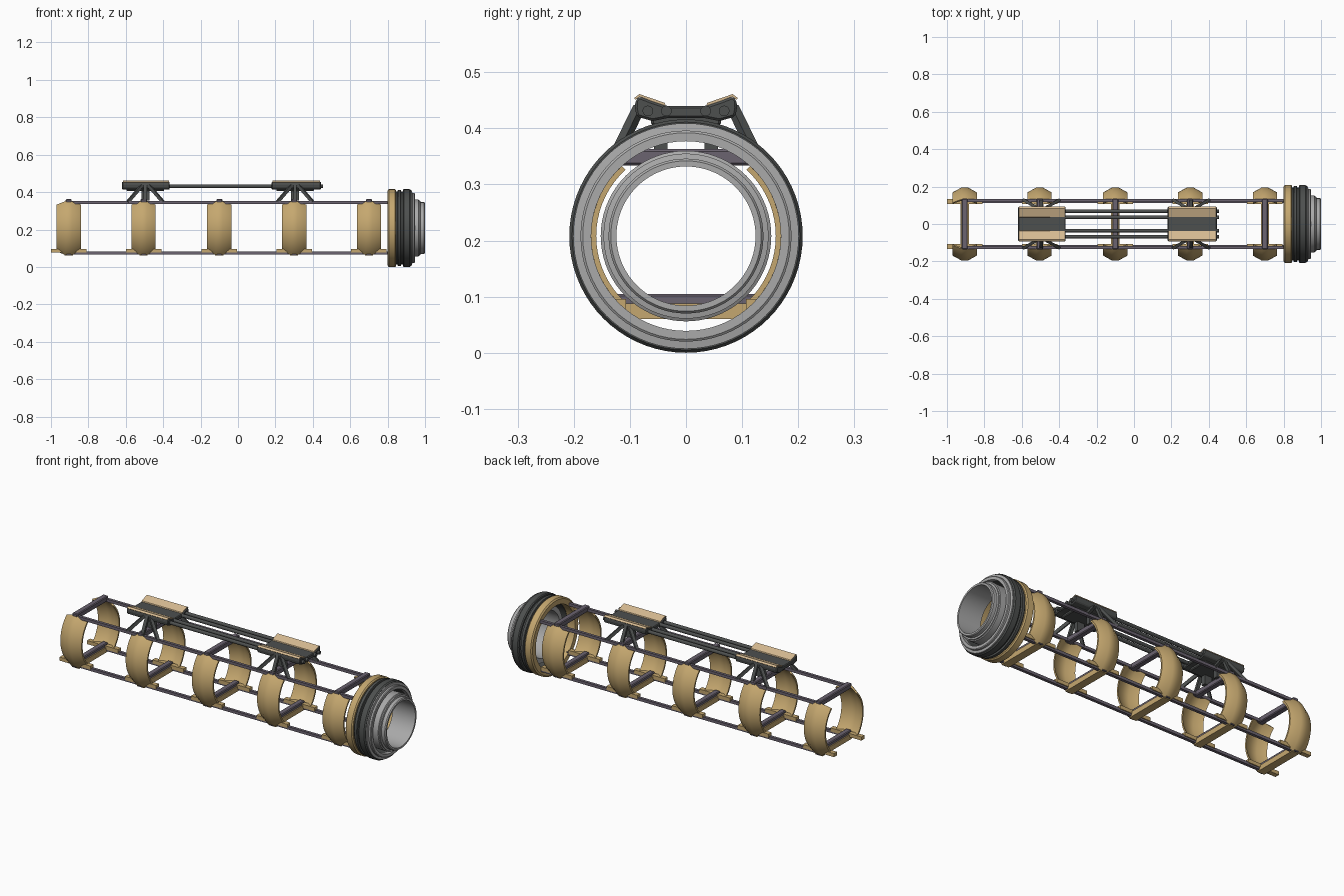
import bpy, bmesh, math
from mathutils import Vector

if "Cube" in bpy.data.objects:
    bpy.data.objects.remove(bpy.data.objects["Cube"])

def mat(name, c):
    m = bpy.data.materials.new(name)
    m.diffuse_color = (*c, 1)
    m.use_nodes = True
    m.node_tree.nodes["Principled BSDF"].inputs["Base Color"].default_value = m.diffuse_color
    return m

TAN = mat("tan", (0.56, 0.39, 0.16))
PEACH = mat("pale_tan", (0.68, 0.50, 0.29))
DARK = mat("charcoal", (0.075, 0.08, 0.078))
PURPLE = mat("purple_grey", (0.145, 0.125, 0.16))
GREY = mat("light_grey", (0.40, 0.40, 0.40))
CZ = 0.208  # axis height of the rings

def finish(name, bm, m, smooth=False, bevel=0):
    bmesh.ops.recalc_face_normals(bm, faces=bm.faces)
    me = bpy.data.meshes.new(name)
    bm.to_mesh(me)
    bm.free()
    me.materials.append(m)
    o = bpy.data.objects.new(name, me)
    bpy.context.collection.objects.link(o)
    if bevel:
        b = o.modifiers.new("bevel", 'BEVEL')
        b.width, b.segments = bevel, 1
    if smooth:
        bpy.ops.object.select_all(action='DESELECT')
        o.select_set(True)
        bpy.context.view_layer.objects.active = o
        bpy.ops.object.shade_smooth_by_angle(angle=math.radians(30))
    return o

def sweep(name, section, m, a0, a1, n, closed=False):
    """Turn a closed (x, radius) section about the long axis."""
    bm = bmesh.new()
    loops = []
    for i in range(n if closed else n + 1):
        a = a0 + (a1 - a0) * i / n
        loops.append([bm.verts.new((x, r * math.cos(a), CZ + r * math.sin(a))) for x, r in section])
    k = len(section)
    for i in range(n):
        p, q = loops[i], loops[(i + 1) % len(loops)]
        for j in range(k):
            bm.faces.new((p[j], p[(j + 1) % k], q[(j + 1) % k], q[j]))
    if not closed:
        bm.faces.new(loops[0])
        bm.faces.new(loops[-1])
    return finish(name, bm, m, True)

def ring(name, section, m):
    return sweep(name, section, m, 0, 2 * math.pi, 72, True)

def box(name, x, y, z, m, bevel=0):
    bm = bmesh.new()
    bmesh.ops.create_cube(bm, size=1)
    for v in bm.verts:
        v.co = [lo + (hi - lo) * (c + 0.5) for c, (lo, hi) in zip(v.co, (x, y, z))]
    return finish(name, bm, m, False, bevel)

def beam(name, a, b, w, h, m):
    a, b = Vector(a), Vector(b)
    d = b - a
    bm = bmesh.new()
    bmesh.ops.create_cube(bm, size=1)
    rot = d.to_track_quat('Z', 'Y')
    for v in bm.verts:
        v.co = (a + b) / 2 + rot @ Vector((v.co.x * w, v.co.y * h, v.co.z * d.length))
    return finish(name, bm, m)

def rod(name, x0, x1, y, z, r, m):
    bm = bmesh.new()
    bmesh.ops.create_cone(bm, cap_ends=True, segments=16, radius1=r, radius2=r, depth=x1 - x0)
    for v in bm.verts:
        v.co = (v.co.z + (x0 + x1) / 2, y + v.co.x, z + v.co.y)
    return finish(name, bm, m, True)

def extrude(name, prof, x0, x1, m, bevel=0):
    bm = bmesh.new()
    A = [bm.verts.new((x0, y, z)) for y, z in prof]
    B = [bm.verts.new((x1, y, z)) for y, z in prof]
    bm.faces.new(A)
    bm.faces.new(B)
    n = len(prof)
    for i in range(n):
        bm.faces.new((A[i], A[(i + 1) % n], B[(i + 1) % n], B[i]))
    return finish(name, bm, m, False, bevel)

# collar: tan rear ring, dark clamps, grey face
ring("collar_rear_ring", [(0.80, 0.172), (0.80, 0.200), (0.806, 0.208), (0.84, 0.208),
                          (0.846, 0.202), (0.846, 0.172)], TAN)
ring("collar_inner_clamp", [(0.846, 0.170), (0.846, 0.194), (0.853, 0.194), (0.855, 0.204),
                            (0.870, 0.204), (0.872, 0.194), (0.882, 0.194), (0.882, 0.170)], DARK)
ring("collar_outer_clamp", [(0.882, 0.170), (0.882, 0.204), (0.887, 0.208), (0.917, 0.208),
                            (0.924, 0.203), (0.924, 0.170)], DARK)
ring("collar_face", [(0.924, 0.169), (0.924, 0.201), (0.930, 0.201), (0.932, 0.188),
                     (0.942, 0.188), (0.945, 0.184), (0.945, 0.169)], GREY)
# inner stepped tube
ring("muzzle_tube", [(0.86, 0.125), (0.86, 0.150), (0.95, 0.152), (0.965, 0.152), (0.968, 0.147),
                     (0.974, 0.147), (0.976, 0.138), (0.995, 0.138), (1.0, 0.134), (1.0, 0.124)], GREY)

# long rails
for s, side in ((-1, "front"), (1, "back")):
    box(f"{side}_top_rail", (-0.92, 0.81), (s * 0.125 - 0.008, s * 0.125 + 0.008), (0.336, 0.352), PURPLE)
    box(f"{side}_bottom_rail", (-0.92, 0.81), (s * 0.12 - 0.008, s * 0.12 + 0.008), (0.066, 0.082), PURPLE)

# five rib stations
for i, x in enumerate((-0.905, -0.505, -0.10, 0.30, 0.70)):
    box(f"top_crossbar_{i}", (x - 0.016, x + 0.016), (-0.136, 0.136), (0.334, 0.363), PURPLE, 0.004)
    box(f"bottom_crossbar_{i}", (x - 0.016, x + 0.016), (-0.134, 0.134), (0.078, 0.105), PURPLE, 0.004)
    box(f"bottom_pad_{i}", (x - 0.022, x + 0.022), (-0.13, 0.13), (0.06, 0.088), TAN)
    sec = [(-.065, .160), (-.02, .183), (.02, .183), (.065, .160),
           (.065, .169), (.018, .195), (-.018, .195), (-.065, .169)]
    sec = [(x + a, r) for a, r in sec]
    for s, side in ((-1, "front"), (1, "back")):
        mid = 0 if s > 0 else math.pi
        sweep(f"{side}_rib_{i}", sec, TAN, mid - 0.83, mid + 0.83, 18)
        box(f"{side}_foot_{i}", (x - 0.095, x + 0.095), (s * 0.12 - 0.013, s * 0.12 + 0.013),
            (0.076, 0.096), TAN)
        box(f"{side}_rail_peg_{i}", (x - 0.012, x + 0.012), (s * 0.125 - 0.012, s * 0.125 + 0.012),
            (0.064, 0.08), PURPLE)

# two saddles with pads and struts
half = [(0.036, 0.440), (0.060, 0.448), (0.083, 0.457), (0.090, 0.450), (0.091, 0.437),
        (0.088, 0.421), (0.060, 0.413), (0.035, 0.418)]
prof = half + [(-y, z) for y, z in reversed(half)]
for k, (x0, x1) in enumerate(((-0.62, -0.365), (0.18, 0.443))):
    xc = (-0.495, 0.305)[k]
    extrude(f"saddle_{k}", prof, x0, x1, DARK, 0.004)
    box(f"saddle_keel_{k}", (xc - 0.10, xc + 0.10), (-0.062, 0.062), (0.405, 0.422), DARK, 0.004)
    for s, side in ((-1, "front"), (1, "back")):
        pad = [(0.036, 0.440), (0.083, 0.456), (0.090, 0.451), (0.0925, 0.454), (0.083, 0.461), (0.038, 0.4455)]
        extrude(f"{side}_pad_{k}", [(s * y, z) for y, z in pad], x0 + 0.004, x1 - 0.004, PEACH)
        for e in (-1, 1):
            beam(f"{side}_strut_{k}_{e}", (xc + e * 0.018, s * 0.084, 0.436),
                 (xc + e * 0.095, s * 0.128, 0.346), 0.016, 0.016, DARK)
        beam(f"{side}_centre_strut_{k}", (xc, s * 0.084, 0.44), (xc, s * 0.13, 0.346), 0.018, 0.014, DARK)
        box(f"{side}_post_{k}", (xc - 0.022, xc + 0.022), (s * 0.045 - 0.012, s * 0.045 + 0.012),
            (0.355, 0.418), DARK)

# four rods joining the saddles
for i, y in enumerate((-0.068, -0.035, 0.035, 0.068)):
    rod(f"guide_rod_{i}", -0.45, 0.455, y, 0.431, 0.0095, DARK)
